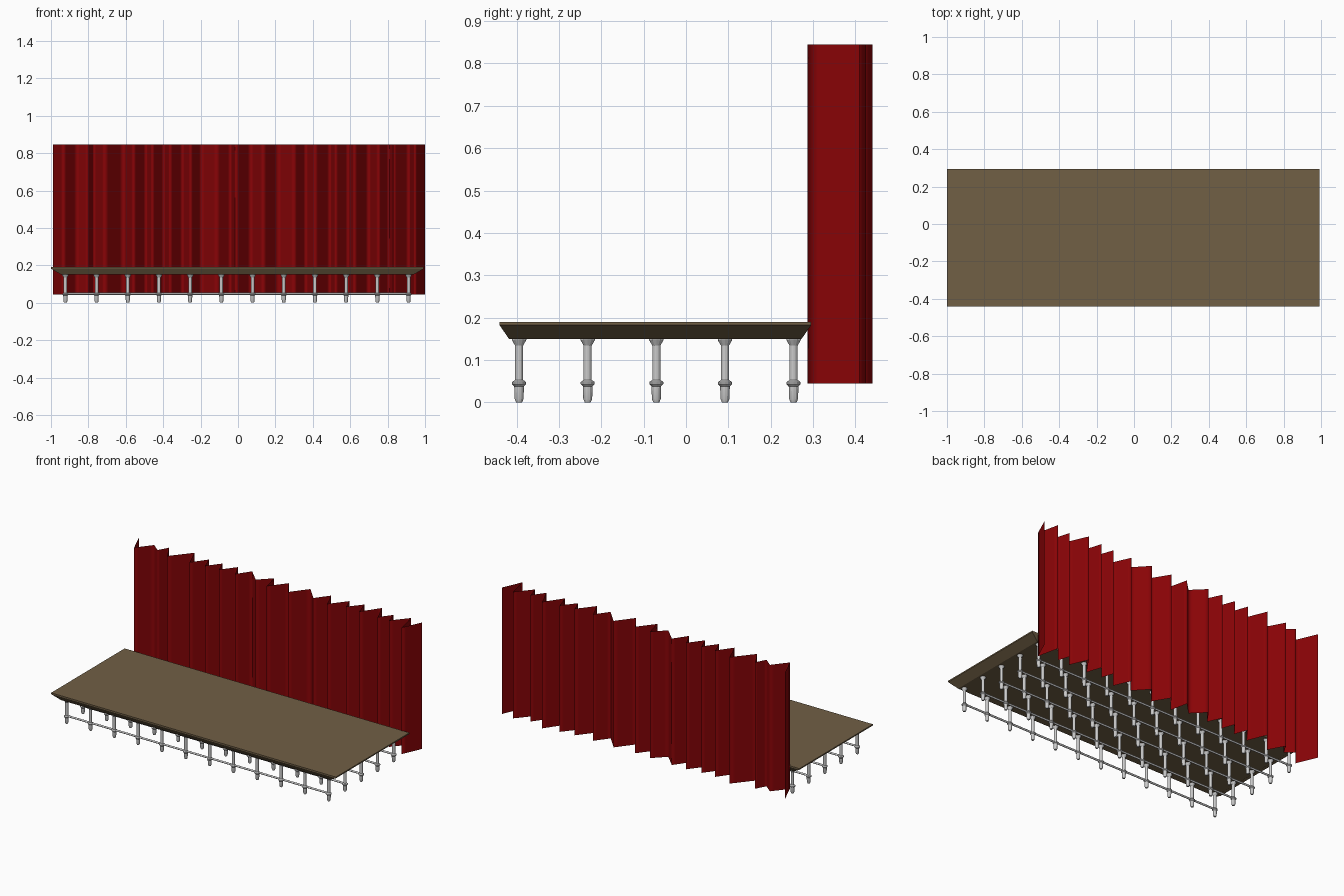
import bpy, bmesh, math

if "Cube" in bpy.data.objects:
    bpy.data.objects.remove(bpy.data.objects["Cube"])


def material(name, rgb):
    m = bpy.data.materials.new(name)
    m.diffuse_color = (*rgb, 1)
    m.use_nodes = True
    m.node_tree.nodes["Principled BSDF"].inputs["Base Color"].default_value = m.diffuse_color
    return m


def add_object(name, verts, faces, mat=None):
    me = bpy.data.meshes.new(name)
    me.from_pydata(verts, [], faces)
    bm = bmesh.new()
    bm.from_mesh(me)
    bmesh.ops.recalc_face_normals(bm, faces=bm.faces[:])
    bm.to_mesh(me)
    bm.free()
    ob = bpy.data.objects.new(name, me)
    bpy.context.collection.objects.link(ob)
    if mat:
        me.materials.append(mat)
    return ob


def smooth(ob, angle):
    bpy.ops.object.select_all(action='DESELECT')
    ob.select_set(True)
    bpy.context.view_layer.objects.active = ob
    bpy.ops.object.shade_smooth_by_angle(angle=math.radians(angle))


def loft(rings):
    """Join equal-sized closed rings and cap both ends."""
    n = len(rings[0])
    verts = [v for r in rings for v in r]
    faces = [(k * n + i, k * n + (i + 1) % n, (k + 1) * n + (i + 1) % n, (k + 1) * n + i)
             for k in range(len(rings) - 1) for i in range(n)]
    faces += [tuple(range(n)), tuple(range(len(verts) - n, len(verts)))]
    return verts, faces


brown = material("deck_brown", (0.165, 0.115, 0.06))
red = material("curtain_red", (0.25, 0.001, 0.002))


# Deck: thin lip with an undercut bevel below
def rect(dx, dy, z):
    return [(-1 + dx, -0.44 + dy, z), (0.993 - dx, -0.44 + dy, z),
            (0.993 - dx, 0.295 - dy, z), (-1 + dx, 0.295 - dy, z)]


add_object("stage_deck", *loft([rect(0.055, 0.022, 0.15), rect(0, 0, 0.182), rect(0, 0, 0.19)]), brown)

# Legs: one turned profile shared by a 12 x 5 grid
profile = [(0.007, 0), (0.0105, 0.008), (0.0115, 0.038), (0.0165, 0.043), (0.0165, 0.048),
           (0.0095, 0.053), (0.0095, 0.134), (0.017, 0.147), (0.017, 0.151)]
SIDES = 12
leg_rings = [[(r * math.cos(2 * math.pi * i / SIDES), r * math.sin(2 * math.pi * i / SIDES), z)
              for i in range(SIDES)] for r, z in profile]
leg_xs = [-0.923 + i * 0.1668 for i in range(12)]
leg_ys = [-0.394 + j * 0.162 for j in range(5)]
leg_mesh = None
for y in leg_ys:
    for x in leg_xs:
        if leg_mesh is None:
            leg = add_object("leg", *loft(leg_rings))
            smooth(leg, 25)
            leg_mesh = leg.data
        else:
            leg = bpy.data.objects.new("leg", leg_mesh)
            bpy.context.collection.objects.link(leg)
        leg.location = (x, y, 0)

# Brace rods running along each row of legs
R = 0.006
for y in leg_ys:
    rings = [[(x, y + R * math.cos(math.pi * i / 4), 0.048 + R * math.sin(math.pi * i / 4))
              for i in range(8)] for x in (leg_xs[0], leg_xs[-1])]
    smooth(add_object("brace_rod", *loft(rings)), 50)

# Curtain: a single pleated sheet; fold points alternate back and front
folds = [(-.99, .425), (-.935, .297), (-.86, .39), (-.805, .345), (-.77, .41), (-.715, .31),
         (-.61, .437), (-.56, .315), (-.49, .41), (-.46, .325), (-.395, .41), (-.365, .33),
         (-.295, .42), (-.255, .335), (-.195, .42), (-.114, .34), (-.038, .415), (-.013, .305),
         (.07, .41), (.133, .308), (.216, .415), (.30, .325), (.364, .41), (.41, .305),
         (.494, .41), (.52, .335), (.59, .42), (.62, .325), (.70, .44), (.75, .325),
         (.807, .40), (.83, .325), (.915, .425), (.945, .287), (1.0, .41)]
path = [folds[0]]
for a, b in zip(folds, folds[1:]):      # extra loops hold the crease shading
    for t in (0.2, 0.8, 1.0):
        path.append((a[0] + (b[0] - a[0]) * t, a[1] + (b[1] - a[1]) * t))
heights = [0.045, 0.08, 0.81, 0.845]
n = len(path)
verts = [(x, y, z) for z in heights for x, y in path]
faces = [(k * n + i, k * n + i + 1, (k + 1) * n + i + 1, (k + 1) * n + i)
         for k in range(len(heights) - 1) for i in range(n - 1)]
smooth(add_object("curtain", verts, faces, red), 180)
